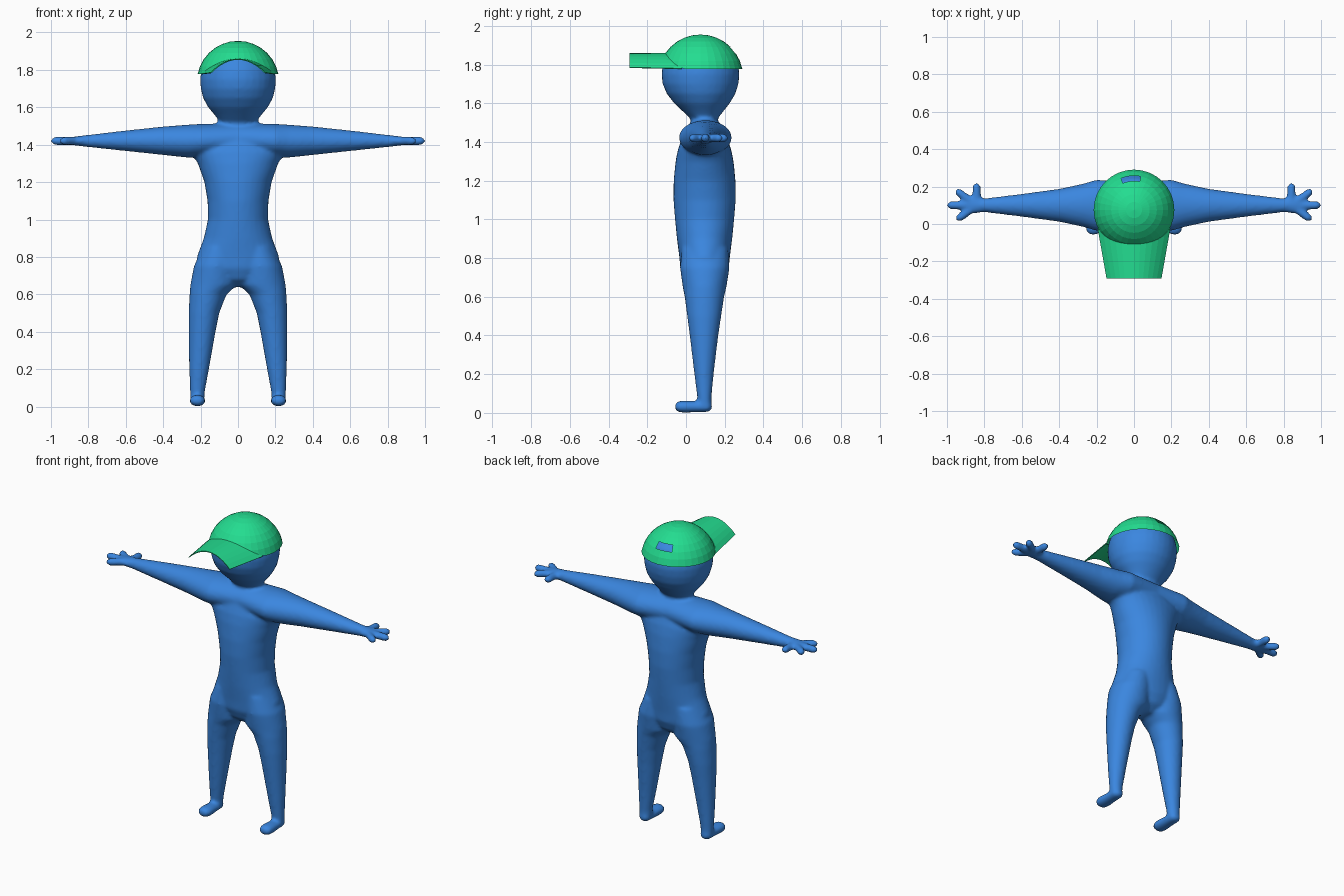
import bpy, bmesh, math
from mathutils import Vector

if "Cube" in bpy.data.objects:
    bpy.data.objects.remove(bpy.data.objects["Cube"])


def material(name, rgb):
    m = bpy.data.materials.new(name)
    m.diffuse_color = (*rgb, 1)
    m.use_nodes = True
    m.node_tree.nodes["Principled BSDF"].inputs["Base Color"].default_value = m.diffuse_color
    return m


BLUE = material("blue", (0.043, 0.24, 0.74))
GREEN = material("green", (0.017, 0.72, 0.28))


def make_object(name, bm, mat):
    bmesh.ops.recalc_face_normals(bm, faces=bm.faces)
    me = bpy.data.meshes.new(name)
    bm.to_mesh(me)
    bm.free()
    me.materials.append(mat)
    ob = bpy.data.objects.new(name, me)
    bpy.context.collection.objects.link(ob)
    return ob


def loft(bm, rings, u, v, n=32):
    """Skin ellipses given as (centre, half size along u, half size along v)."""
    u, v = Vector(u), Vector(v)
    loops = []
    for c, a, b in rings:
        loops.append([bm.verts.new(Vector(c) + u * a * math.cos(t) + v * b * math.sin(t))
                      for t in (2 * math.pi * i / n for i in range(n))])
    for p, q in zip(loops, loops[1:]):
        for i in range(n):
            j = (i + 1) % n
            bm.faces.new((p[i], p[j], q[j], q[i]))
    bm.faces.new(loops[0][::-1])
    bm.faces.new(loops[-1])


def finger(bm, a, b, r):
    """Round-ended rod from a to b."""
    a, b = Vector(a), Vector(b)
    d = (b - a).normalized()
    side = d.cross(Vector((0, 0, 1)))
    rings = [(a, r, r), (b - d * r, r, r), (b - d * r * 0.4, r * 0.8, r * 0.8),
             (b, r * 0.3, r * 0.3)]
    loft(bm, rings, side, (0, 0, 1), 16)


X, Y, Z = (1, 0, 0), (0, 1, 0), (0, 0, 1)
body = bmesh.new()

# Torso: z, half width, half depth
torso = [(.64, .04, .05), (.68, .14, .10), (.74, .21, .125), (.8, .221, .13),
         (.9, .183, .143), (1.0, .161, .153), (1.1, .163, .161), (1.2, .18, .16),
         (1.3, .215, .15), (1.36, .25, .138), (1.45, .2, .108), (1.5, .13, .07),
         (1.54, .09, .06)]
loft(body, [((0, .096, z), a, b) for z, a, b in torso], X, Y)

# Head: z, half width, half depth, y centre
head = [(1.48, .09, .066, .095), (1.52, .097, .07, .093), (1.56, .126, .107, .088),
        (1.6, .16, .144, .082), (1.65, .187, .178, .078), (1.7, .199, .196, .075),
        (1.75, .203, .202, .075), (1.8, .196, .195, .075), (1.86, .167, .167, .075),
        (1.9, .122, .122, .075), (1.928, .05, .05, .075)]
loft(body, [((0, y, z), a, b) for z, a, b, y in head], X, Y)

for s in (1, -1):
    # Leg: z, x centre, half width, half depth, y centre
    leg = [(.85, .1, .09, .12, .098), (.75, .118, .118, .128, .097), (.65, .13, .125, .113, .096),
           (.6, .16, .099, .102, .095), (.5, .182, .082, .088, .094), (.4, .192, .072, .074, .093),
           (.2, .208, .053, .05, .093), (.08, .217, .04, .037, .095), (.025, .217, .036, .033, .098)]
    loft(body, [((s * x, y, z), a, b) for z, x, a, b, y in leg], X, Y)
    # Foot: y, half width, half height
    foot = [(.135, .018, .014), (.115, .037, .028), (.05, .038, .029), (0, .043, .031),
            (-.035, .041, .03), (-.052, .028, .02), (-.058, .01, .008)]
    loft(body, [((s * .217, y, .032), a, b) for y, a, b in foot], X, Z)
    # Arm and palm: x, z centre, half depth, half height
    arm = [(0, 1.43, .12, .085), (.2, 1.422, .137, .089), (.27, 1.419, .116, .088),
           (.4, 1.421, .088, .076), (.6, 1.421, .061, .055), (.8, 1.42, .037, .033),
           (.86, 1.42, .044, .026), (.895, 1.42, .03, .02)]
    loft(body, [((s * x, .1, z), a, b) for x, z, a, b in arm], Y, Z)
    # Fingers and thumb
    for a, b in [((.84, .1), (.842, .22)), ((.85, .105), (.955, .182)),
                 ((.85, .1), (1.002, .1)), ((.85, .095), (.95, .02))]:
        finger(body, (s * a[0], a[1], 1.42), (s * b[0], b[1], 1.42), .0225)

# Fuse the limbs into one smooth skin
body_ob = make_object("body", body, BLUE)
remesh = body_ob.modifiers.new("fuse", 'REMESH')
remesh.mode = 'VOXEL'
remesh.voxel_size = 0.01
remesh.use_smooth_shade = True
smooth = body_ob.modifiers.new("soften", 'SMOOTH')
smooth.factor = 0.5
smooth.iterations = 8

# Cap dome: faceted sphere, open below, front edge lifted to the brim's arch
R, CY, CZ = .22, .075, 1.735
BASE = CZ + R * math.sin(math.radians(11.25))


def arch(x, w=.19):
    return 1.858 - .08 * (x / w) ** 2


dome = bmesh.new()
bmesh.ops.create_uvsphere(dome, u_segments=32, v_segments=16, radius=R)
bmesh.ops.translate(dome, verts=dome.verts, vec=(0, CY, CZ))
bmesh.ops.delete(dome, geom=[v for v in dome.verts if v.co.z < BASE - .01], context='VERTS')
for v in dome.verts:
    if v.co.y < CY - .01:
        az = math.atan2(v.co.x, CY - v.co.y)
        z = BASE
        for _ in range(30):
            r = math.sqrt(R * R - (z - CZ) ** 2)
            z = .5 * z + .5 * max(BASE, arch(r * math.sin(az)))
        if v.co.z < z:
            v.co = (r * math.sin(az), CY - r * math.cos(az), z)
bmesh.ops.remove_doubles(dome, verts=dome.verts, dist=.002)
# Opening at the back, three facets wide
hole = []
for f in dome.faces:
    c = f.calc_center_median()
    if c.y > CY + .1 and 1.86 < c.z < 1.89 and -.07 < c.x < .03:
        hole.append(f)
bmesh.ops.delete(dome, geom=hole, context='FACES')
make_object("cap_dome", dome, GREEN)

# Brim: arched sheet from the dome to a narrower straight front edge
brim = bmesh.new()
N = 12
back, front = [], []
for i in range(N + 1):
    t = 2 * i / N - 1
    x, z = .193 * t, arch(.19 * t)
    y = CY - math.sqrt(max(.001, R * R - x * x - (z - CZ) ** 2))
    back.append(brim.verts.new((x, y, z)))
    front.append(brim.verts.new((.145 * t, -.292, 1.856 - .072 * t * t)))
for i in range(N):
    brim.faces.new((back[i], front[i], front[i + 1], back[i + 1]))
brim_ob = make_object("cap_brim", brim, GREEN)
thick = brim_ob.modifiers.new("thickness", 'SOLIDIFY')
thick.thickness = .005
thick.offset = 0
